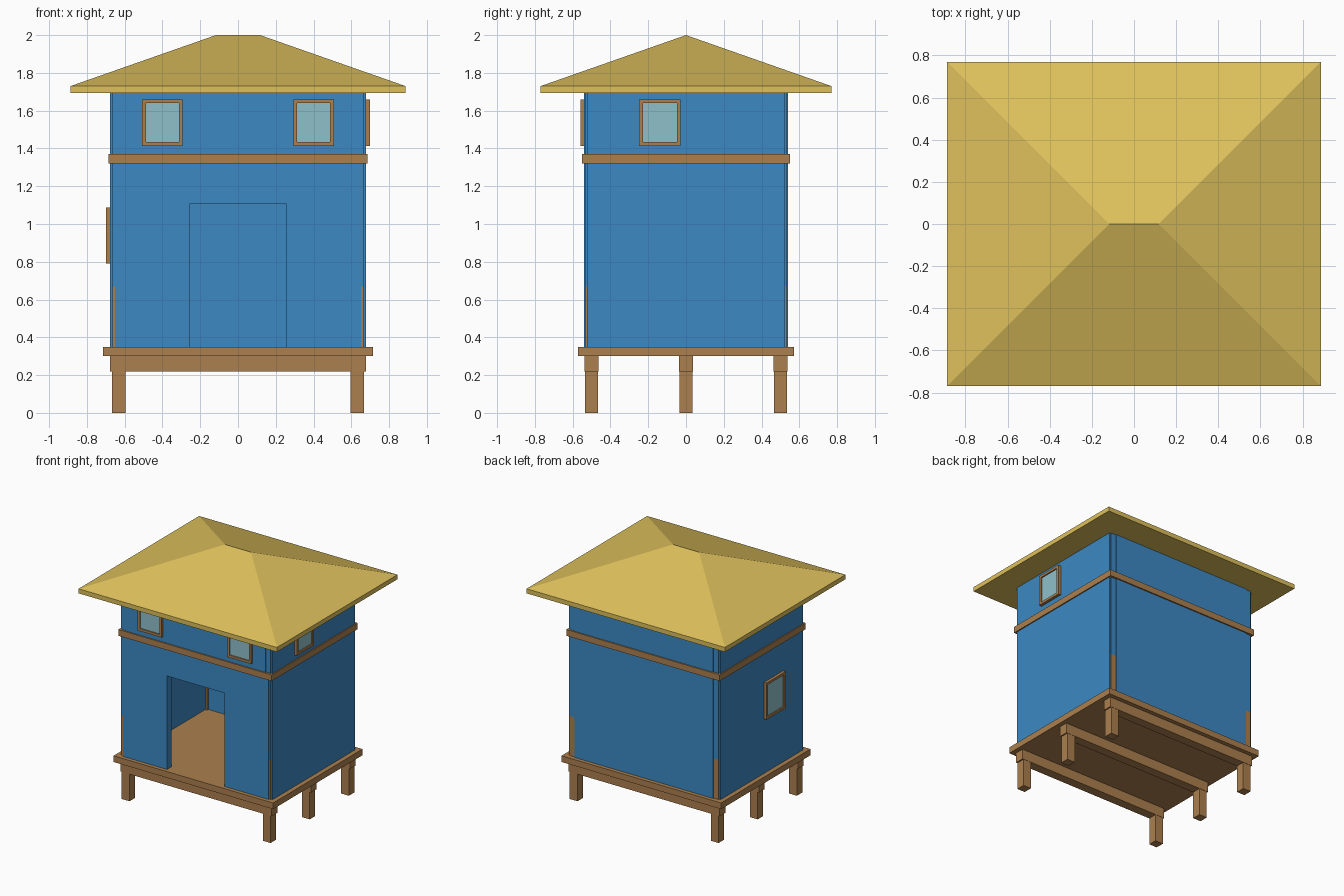
import bpy
import bmesh

if "Cube" in bpy.data.objects:
    bpy.data.objects.remove(bpy.data.objects["Cube"])


def material(name, rgb):
    m = bpy.data.materials.new(name)
    m.diffuse_color = (*rgb, 1)
    m.use_nodes = True
    m.node_tree.nodes["Principled BSDF"].inputs["Base Color"].default_value = m.diffuse_color
    return m


BLUE = material("blue_paint", (0.045, 0.25, 0.55))
WOOD = material("brown_wood", (0.41, 0.215, 0.077))
STRAW = material("yellow_roof", (0.73, 0.53, 0.107))
GLASS = material("pale_glass", (0.275, 0.53, 0.60))


def finish(name, bm, mat):
    bmesh.ops.recalc_face_normals(bm, faces=bm.faces)
    me = bpy.data.meshes.new(name)
    bm.to_mesh(me)
    bm.free()
    me.materials.append(mat)
    ob = bpy.data.objects.new(name, me)
    bpy.context.collection.objects.link(ob)
    return ob


def boxes(name, mat, *ranges):
    """One object from boxes given as ((x0, x1), (y0, y1), (z0, z1))."""
    bm = bmesh.new()
    for r in ranges:
        for v in bmesh.ops.create_cube(bm, size=1)["verts"]:
            v.co = [(a + b) / 2 + c * (b - a) for (a, b), c in zip(r, v.co)]
    return finish(name, bm, mat)


def window(name, axis, depth, across, z):
    """Frame ring and pane running through a wall; axis is the wall normal."""
    d0, d1 = sorted(depth)
    (a0, a1), (z0, z1), t = across, z, 0.02

    def place(d, a, zz):
        return (d, a, zz) if axis == "x" else (a, d, zz)

    d = (d0, d1)
    boxes(name + "_frame", WOOD,
          place(d, (a0, a0 + t), z), place(d, (a1 - t, a1), z),
          place(d, (a0 + t, a1 - t), (z0, z0 + t)),
          place(d, (a0 + t, a1 - t), (z1 - t, z1)))
    boxes(name + "_pane", GLASS,
          place((d0 + 0.01, d1 - 0.01), (a0 + t, a1 - t), (z0 + t, z1 - t)))


# Legs, beams and deck
for row, y in (("front", -0.5), ("middle", 0), ("back", 0.5)):
    boxes(row + "_beam", WOOD, ((-0.677, 0.677), (y - 0.037, y + 0.037), (0.22, 0.31)))
    for side, x in (("left", -0.631), ("right", 0.631)):
        boxes(f"{row}_{side}_leg", WOOD,
              ((x - 0.035, x + 0.035), (y - 0.035, y + 0.035), (0, 0.23)))
boxes("deck", WOOD, ((-0.714, 0.714), (-0.571, 0.571), (0.30, 0.35)))

# Front wall with the door opening, then the other walls
LOW, HIGH = (0.345, 1.34), (1.34, 1.70)
FRONT, BACK = (-0.54, -0.485), (0.485, 0.54)
boxes("front_lower_wall", BLUE,
      ((-0.65, -0.257), FRONT, LOW), ((0.257, 0.65), FRONT, LOW),
      ((-0.257, 0.257), FRONT, (1.105, 1.34)))
boxes("front_upper_wall", BLUE, ((-0.625, 0.625), FRONT, HIGH))
boxes("back_wall", BLUE, ((-0.62, 0.62), BACK, (0.345, 1.70)))
boxes("left_wall", BLUE, ((-0.677, -0.622), (-0.525, 0.525), (0.345, 1.70)))
boxes("right_wall", BLUE, ((0.622, 0.677), (-0.525, 0.525), (0.345, 1.70)))

# Corner posts: bare wood below, painted above
for row, sy in (("front", -1), ("back", 1)):
    for side, sx in (("left", -1), ("right", 1)):
        px = tuple(sorted((sx * 0.605, sx * 0.665)))
        py = tuple(sorted((sy * 0.47, sy * 0.533)))
        boxes(f"{row}_{side}_post_base", WOOD, (px, py, (0.345, 0.67)))
        boxes(f"{row}_{side}_post_top", BLUE, (px, py, (0.67, 1.70)))

# Trim band and upper floor
boxes("floor_band", WOOD, ((-0.686, 0.686), (-0.55, 0.55), (1.32, 1.37)))

# Windows
window("front_left_window", "y", (-0.558, -0.475), (-0.508, -0.293), (1.413, 1.66))
window("front_right_window", "y", (-0.558, -0.475), (0.293, 0.508), (1.413, 1.66))
window("right_window", "x", (0.612, 0.70), (-0.248, -0.028), (1.413, 1.66))
window("left_window", "x", (-0.70, -0.61), (-0.275, -0.03), (0.79, 1.087))

# Hipped roof: eave slab with a top face pulled up to a ridge
bm = bmesh.new()
X, Y, R = 0.887, 0.77, 0.117
corners = [(-X, -Y), (X, -Y), (X, Y), (-X, Y)]
low = [bm.verts.new((x, y, 1.693)) for x, y in corners]
top = [bm.verts.new((x, y, 1.73)) for x, y in corners]
left, right = bm.verts.new((-R, 0, 2)), bm.verts.new((R, 0, 2))
bm.faces.new(low)
for i in range(4):
    j = (i + 1) % 4
    bm.faces.new((low[i], low[j], top[j], top[i]))
bm.faces.new((top[0], top[1], right, left))
bm.faces.new((top[1], top[2], right))
bm.faces.new((top[2], top[3], left, right))
bm.faces.new((top[3], top[0], left))
finish("roof", bm, STRAW)
